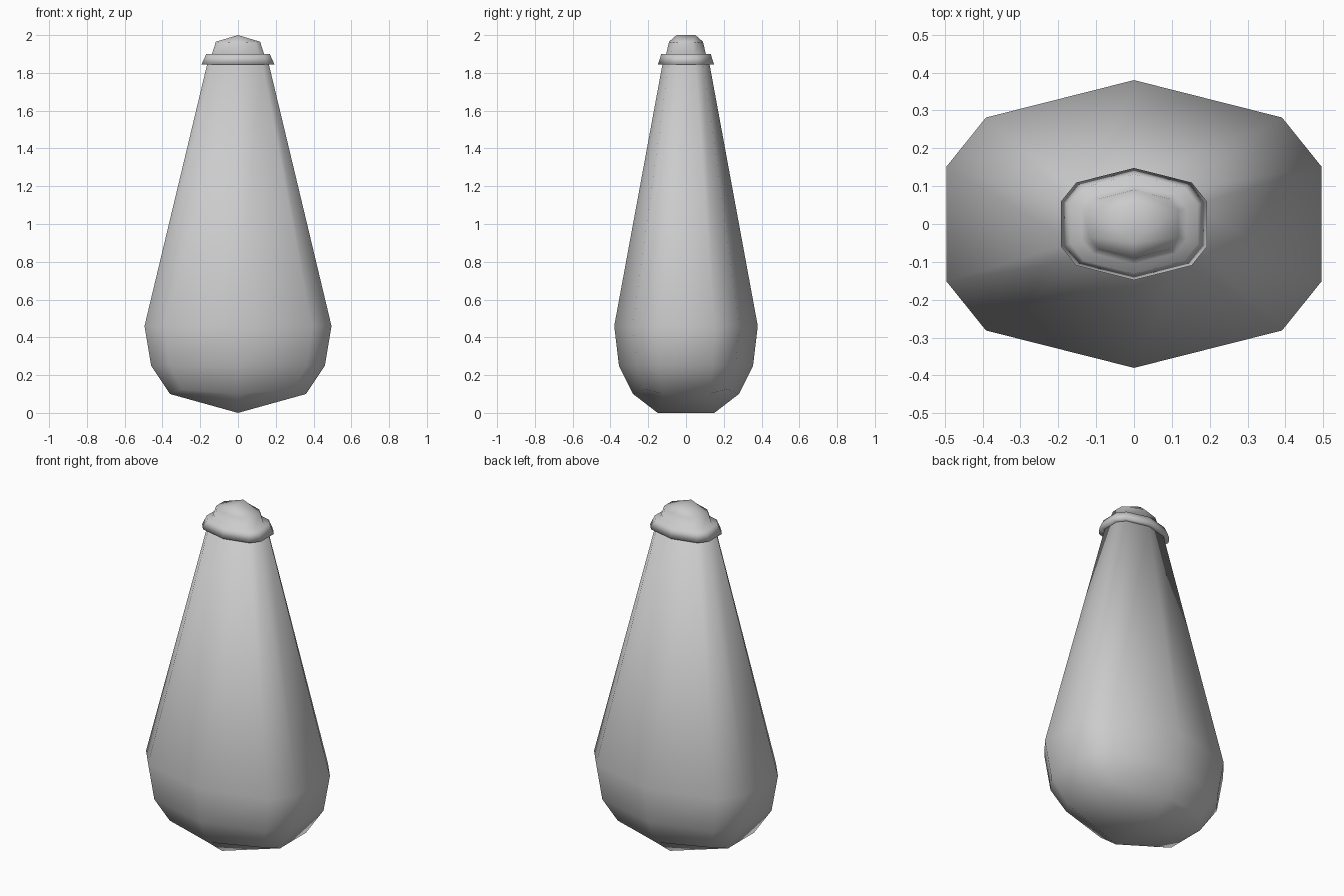
import bpy, bmesh

if "Cube" in bpy.data.objects:
    bpy.data.objects.remove(bpy.data.objects["Cube"])

def section(x, y, z, cx=0.79, cy=0.74, fy=0.40, dz=0.0):
    """Ten-sided flattened outline: half-width x, half-depth y, corner lift dz."""
    quarter = [(x, fy * y, 0), (cx * x, cy * y, dz)]
    pts = quarter + [(0, y, 0)]
    pts += [(-px, py, d) for px, py, d in reversed(quarter)]
    pts += [(-px, -py, d) for px, py, d in quarter] + [(0, -y, 0)]
    pts += [(px, -py, d) for px, py, d in reversed(quarter)]
    return [(px, py, z + d) for px, py, d in pts]

def ridge_cap(bm, ring, y, z):
    """Close a ring with a short ridge running front to back."""
    back, front = bm.verts.new((0, y, z)), bm.verts.new((0, -y, z))
    r = ring
    for f in ((r[0], back, front, r[9]), (r[4], r[5], front, back),
              (r[0], r[1], r[2], back), (r[2], r[3], r[4], back),
              (r[5], r[6], r[7], front), (r[7], r[8], r[9], front)):
        bm.faces.new(f)

def loft(name, sections, bottom=None, top=None):
    bm = bmesh.new()
    rings = [[bm.verts.new(p) for p in s] for s in sections]
    for a, b in zip(rings, rings[1:]):
        for i in range(10):
            j = (i + 1) % 10
            bm.faces.new((a[i], a[j], b[j], b[i]))
    for ring, cap in ((rings[0], bottom), (rings[-1], top)):
        if cap:
            ridge_cap(bm, ring, *cap)
        else:
            bm.faces.new(ring)
    bmesh.ops.recalc_face_normals(bm, faces=bm.faces[:])
    mesh = bpy.data.meshes.new(name)
    bm.to_mesh(mesh)
    bm.free()
    for p in mesh.polygons:
        p.use_smooth = True
    obj = bpy.data.objects.new(name, mesh)
    bpy.context.collection.objects.link(obj)
    return obj

# Tapered body with a rounded belly and ridged underside
loft("body", [
    section(0.36, 0.28, 0.10, 0.82, 0.77, 0.43, 0.025),
    section(0.46, 0.355, 0.25),
    section(0.495, 0.38, 0.46),
    section(0.16, 0.122, 1.86),
], bottom=(0.15, 0.0))

# Flared collar and the faceted stopper above it
loft("collar_and_stopper", [
    section(0.15, 0.115, 1.845),
    section(0.193, 0.148, 1.845),
    section(0.168, 0.131, 1.90),
    section(0.138, 0.105, 1.90),
    section(0.117, 0.09, 1.965, dz=-0.005),
], top=(0.05, 2.0))
